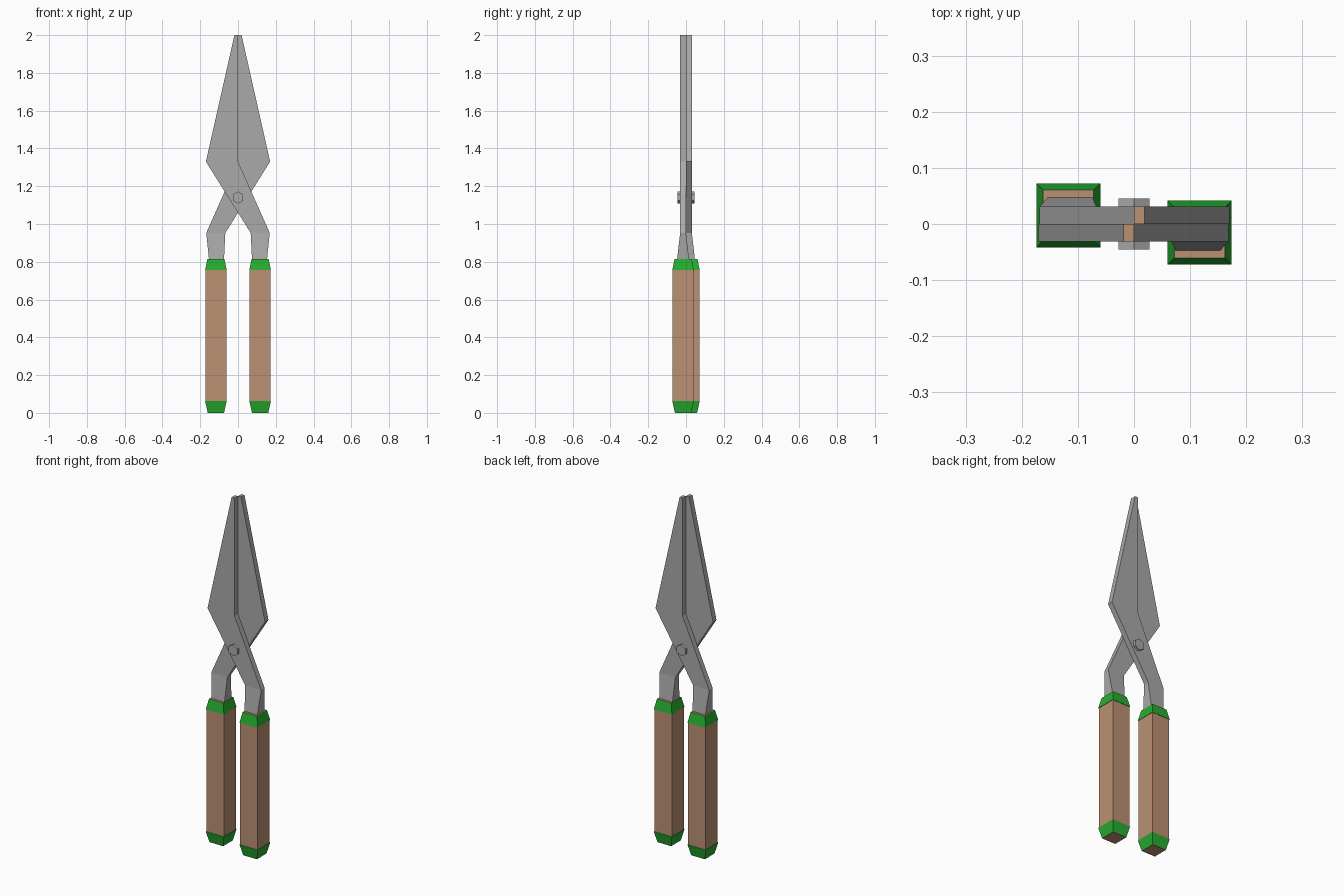
import bpy, bmesh, math

if "Cube" in bpy.data.objects:
    bpy.data.objects.remove(bpy.data.objects["Cube"])


def material(name, rgb):
    m = bpy.data.materials.new(name)
    m.diffuse_color = (*rgb, 1)
    m.use_nodes = True
    m.node_tree.nodes["Principled BSDF"].inputs["Base Color"].default_value = m.diffuse_color
    return m


steel = material("steel", (0.40, 0.40, 0.40))
wood = material("wood", (0.50, 0.28, 0.17))
green = material("green_band", (0.02, 0.42, 0.03))


def loft(name, sections, s, mats, end_mat=0, span_mats=None):
    """Join rectangular sections (x0, x1, y0, y1, z); s=-1 turns the part half a turn about z."""
    bm = bmesh.new()
    rings = []
    for x0, x1, y0, y1, z in sections:
        corners = ((x0, y0), (x1, y0), (x1, y1), (x0, y1))
        rings.append([bm.verts.new((s * x, s * y, z)) for x, y in corners])
    for i, (a, b) in enumerate(zip(rings, rings[1:])):
        for k in range(4):
            f = bm.faces.new((a[k], a[(k + 1) % 4], b[(k + 1) % 4], b[k]))
            f.material_index = span_mats[i] if span_mats else 0
    for ring in (rings[0][::-1], rings[-1]):
        bm.faces.new(ring).material_index = end_mat
    bmesh.ops.recalc_face_normals(bm, faces=bm.faces)
    me = bpy.data.meshes.new(name)
    bm.to_mesh(me)
    bm.free()
    for m in mats:
        me.materials.append(m)
    ob = bpy.data.objects.new(name, me)
    bpy.context.collection.objects.link(ob)
    return ob


# Blade with crossing arm and shank, listed from handle to tip
blade = [(0.074, 0.154, -0.047, 0.016, 0.79),
         (0.074, 0.154, -0.047, 0.016, 0.815),
         (0.067, 0.168, -0.031, 0.0, 0.953),
         (-0.17, 0.0, -0.031, 0.0, 1.33),
         (-0.019, 0.0, -0.031, 0.0, 2.0)]

# Square grip with tapered bands at both ends
CX, CY = 0.117, -0.0155
grip = [(CX - h, CX + h, CY - h, CY + h, z) for h, z in
        ((0.043, 0), (0.057, 0.062), (0.055, 0.062),
         (0.055, 0.757), (0.057, 0.757), (0.045, 0.815))]

for side, s in (("front", 1), ("rear", -1)):
    loft(side + "_blade", blade, s, [steel, wood], end_mat=1)
    loft(side + "_grip", grip, s, [wood, green], 0, [1, 1, 0, 1, 1])

# Hexagonal pivot bolt through both arms
bpy.ops.mesh.primitive_cylinder_add(vertices=6, radius=0.032, depth=0.09,
                                    location=(0, 0, 1.14),
                                    rotation=(math.pi / 2, 0, 0))
bolt = bpy.context.object
bolt.name = "pivot_bolt"
bolt.data.materials.append(steel)
